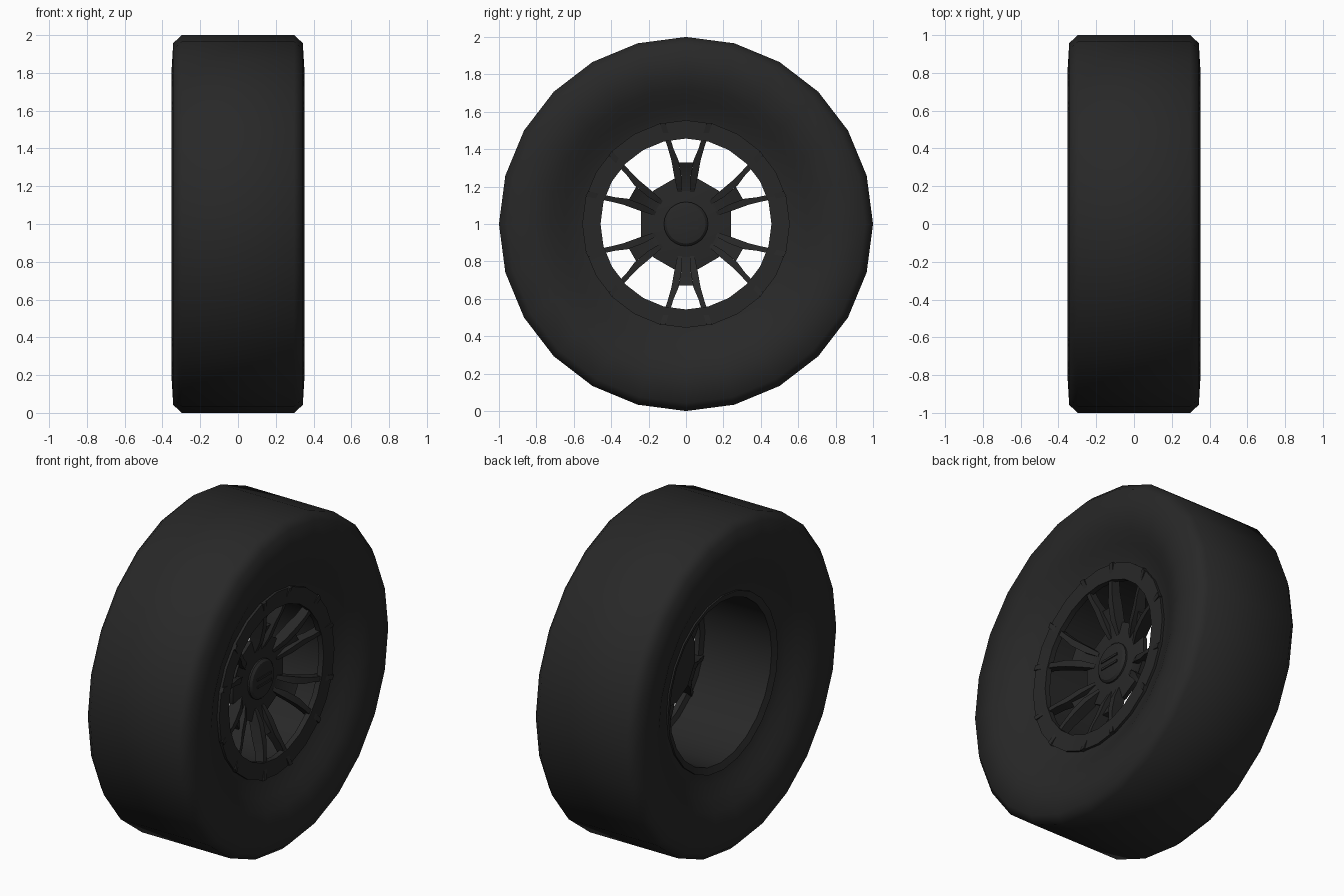
import bpy, bmesh, math
from mathutils import Matrix, Vector

if "Cube" in bpy.data.objects:
    bpy.data.objects.remove(bpy.data.objects["Cube"])

CENTER = Vector((0, 0, 1))
rubber = bpy.data.materials.new("charcoal_black")
rubber.diffuse_color = (0.021, 0.021, 0.021, 1)
rubber.use_nodes = True
rubber.node_tree.nodes["Principled BSDF"].inputs["Base Color"].default_value = rubber.diffuse_color


def finish(bm, name, angle):
    bmesh.ops.recalc_face_normals(bm, faces=bm.faces)
    me = bpy.data.meshes.new(name)
    bm.to_mesh(me)
    bm.free()
    me.materials.append(rubber)
    ob = bpy.data.objects.new(name, me)
    ob.location = CENTER
    bpy.context.collection.objects.link(ob)
    bpy.ops.object.select_all(action='DESELECT')
    ob.select_set(True)
    bpy.context.view_layer.objects.active = ob
    bpy.ops.object.shade_smooth_by_angle(angle=math.radians(angle))
    return ob


def lathe(name, profile, sides, angle=30, phase=0.0, closed=True):
    """Revolve an (x, radius) profile around the x axis."""
    bm = bmesh.new()
    rings = []
    for i in range(sides):
        a = 2 * math.pi * i / sides + phase
        rings.append([bm.verts.new((x, r * math.cos(a), r * math.sin(a))) for x, r in profile])
    n = len(profile)
    for i in range(sides):
        a, b = rings[i], rings[(i + 1) % sides]
        for j in range(n if closed else n - 1):
            k = (j + 1) % n
            bm.faces.new((a[j], a[k], b[k], b[j]))
    if not closed:
        bm.faces.new([r[0] for r in rings])
        bm.faces.new([r[-1] for r in rings])
    return finish(bm, name, angle)


def loft(bm, sections, rot, sign=1):
    """Skin rectangles given as (radius, side_a, side_b, x_back, x_front)."""
    rows = []
    for r, ta, tb, xb, xf in sections:
        pts = ((xb, ta), (xb, tb), (xf, tb), (xf, ta))
        rows.append([bm.verts.new(rot @ Vector((x, sign * t, r))) for x, t in pts])
    for a, b in zip(rows, rows[1:]):
        for j in range(4):
            k = (j + 1) % 4
            bm.faces.new((a[j], a[k], b[k], b[j]))
    bm.faces.new(rows[0])
    bm.faces.new(rows[-1])


# Tyre: symmetric profile with gently dished sidewalls
half = [(0.235, 0.505), (0.24, 0.535), (0.258, 0.59), (0.29, 0.655), (0.325, 0.725),
        (0.352, 0.81), (0.343, 0.958), (0.297, 1.0)]
lathe("tyre", half + [(-x, r) for x, r in reversed(half)], 24, 50)

# Rim: flat front flange, barrel and narrow rear lip
lathe("rim", [(0.235, 0.555), (0.262, 0.555), (0.258, 0.457), (0.225, 0.457),
              (0.215, 0.49), (-0.235, 0.49), (-0.25, 0.53), (-0.235, 0.53),
              (-0.22, 0.505), (0.22, 0.505)], 24)

# Hub plate and domed centre cap
lathe("hub", [(0.105, 0.23), (0.11, 0.25), (0.135, 0.25), (0.148, 0.15)], 12,
      phase=math.radians(15), closed=False)
lathe("centre_cap", [(0.12, 0.118), (0.158, 0.118), (0.17, 0.105), (0.176, 0.07)],
      24, closed=False)

# Two plain ribs on the cap
bm = bmesh.new()
for z in (-0.022, 0.022):
    bmesh.ops.create_cube(bm, size=1, matrix=Matrix.Translation((0.176, 0, z)) @
                          Matrix.Diagonal((0.012, 0.135, 0.013, 1)))
finish(bm, "cap_ribs", 30)

# Six forked spokes: two arms and a sunken web each
arm = [(0.17, 0.022, 0.045, 0.11, 0.146), (0.25, 0.024, 0.062, 0.12, 0.19),
       (0.34, 0.040, 0.078, 0.15, 0.22), (0.40, 0.066, 0.095, 0.18, 0.24),
       (0.54, 0.110, 0.140, 0.23, 0.272)]
web = [(0.17, -0.022, 0.022, 0.11, 0.143), (0.25, -0.024, 0.024, 0.12, 0.155),
       (0.33, -0.038, 0.038, 0.145, 0.195)]
bm = bmesh.new()
for i in range(6):
    rot = Matrix.Rotation(math.radians(60 * i), 3, 'X')
    loft(bm, arm, rot, 1)
    loft(bm, arm, rot, -1)
    loft(bm, web, rot)
finish(bm, "spokes", 30)
